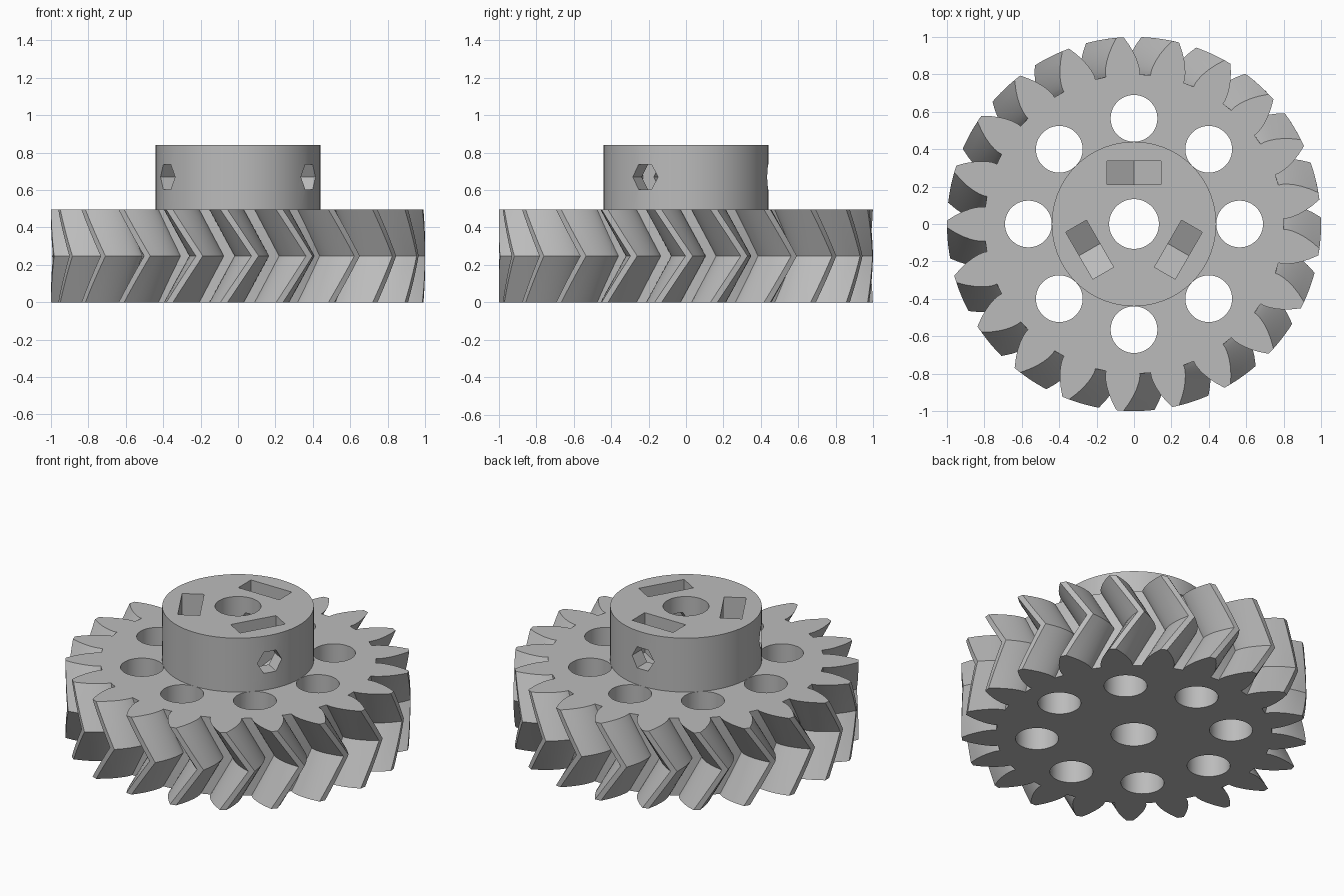
import bpy, bmesh
from math import sin, cos, tan, acos, pi, radians, sqrt
from mathutils import Matrix, Vector

if "Cube" in bpy.data.objects:
    bpy.data.objects.remove(bpy.data.objects["Cube"], do_unlink=True)

TEETH = 21
FACE_Z, HUB_Z = 0.495, 0.84
HUB_R, BORE_R = 0.44, 0.133
SCREW_Z = 0.67
TWIST = radians(200 / TEETH)

grey = bpy.data.materials.new("plain grey")
grey.use_nodes = True
colour = (0.5, 0.5, 0.5, 1)
grey.diffuse_color = colour
grey.node_tree.nodes["Principled BSDF"].inputs["Base Color"].default_value = colour


def loft(name, rings):
    """Solid through a stack of matching rings, capped at both ends."""
    bm = bmesh.new()
    loops = [[bm.verts.new(p) for p in ring] for ring in rings]
    n = len(loops[0])
    for a, b in zip(loops, loops[1:]):
        for i in range(n):
            j = (i + 1) % n
            bm.faces.new((a[i], a[j], b[j], b[i]))
    bm.faces.new(loops[0][::-1])
    bm.faces.new(loops[-1])
    bmesh.ops.recalc_face_normals(bm, faces=bm.faces)
    mesh = bpy.data.meshes.new(name)
    bm.to_mesh(mesh)
    bm.free()
    mesh.materials.append(grey)
    ob = bpy.data.objects.new(name, mesh)
    bpy.context.collection.objects.link(ob)
    return ob


def circle(r, n):
    return [(r * cos(2 * pi * i / n), r * sin(2 * pi * i / n)) for i in range(n)]


def cylinder(name, r, z0, z1, n=72, x=0, y=0):
    return loft(name, [[(px + x, py + y, z) for px, py in circle(r, n)] for z in (z0, z1)])


def radial_prism(name, profile, near, far, angle):
    """Prism with a (side, height) profile running outward at the angle."""
    turn = Matrix.Rotation(angle - pi / 2, 3, 'Z')
    return loft(name, [[turn @ Vector((s, d, h)) for s, h in profile] for d in (near, far)])


def cut(target, cutters):
    for c in cutters:
        c.hide_render = True
        mod = target.modifiers.new("cut", 'BOOLEAN')
        mod.operation, mod.solver, mod.object = 'DIFFERENCE', 'EXACT', c
        bpy.context.view_layer.objects.active = target
        bpy.ops.object.modifier_apply(modifier=mod.name)
        bpy.data.objects.remove(c, do_unlink=True)


def tooth_outline():
    """Involute tooth outline as (radius, angle), repeated around the gear."""
    module = 2 / (TEETH + 2)
    pitch_r = module * TEETH / 2
    pressure = radians(27)
    base_r = pitch_r * cos(pressure)
    inv = lambda a: tan(a) - a
    half_base = pi / 2 / TEETH + inv(pressure)
    flank = [(0.80, half_base)]
    steps = 6
    for i in range(steps + 1):
        r = base_r + (1 - base_r) * (i / steps) ** 1.5
        flank.append((r, half_base - inv(acos(min(1, base_r / r)))))
    tooth = [(r, -a) for r, a in flank] + [(r, a) for r, a in reversed(flank)]
    # teeth line up with the -x axis on the outer faces
    return [(r, a + pi + 2 * pi * k / TEETH) for k in range(TEETH) for r, a in tooth]


# Herringbone gear: twists to the middle, then back again
outline = tooth_outline()
slices = 12
rings = []
for s in range(slices + 1):
    t = s / slices
    turn = TWIST * (1 - abs(2 * t - 1))
    rings.append([(r * cos(a + turn), r * sin(a + turn), FACE_Z * t) for r, a in outline])
gear = loft("herringbone_gear", rings)

# Centre bore and ring of eight lightening holes
holes = [cylinder("bore_cutter", BORE_R, -0.1, 1)]
for k in range(8):
    a = k * pi / 4
    holes.append(cylinder("hole_cutter", 0.125, -0.1, 0.6, 48, 0.565 * cos(a), 0.565 * sin(a)))
cut(gear, holes)

# Hub with three nut slots and radial screw holes
hub = cylinder("hub", HUB_R, FACE_Z, HUB_Z)
nut_half = 0.145
nut_r = nut_half * 2 / sqrt(3)
slot = [(-nut_half, 1), (-nut_half, SCREW_Z - nut_r / 2), (0, SCREW_Z - nut_r),
        (nut_half, SCREW_Z - nut_r / 2), (nut_half, 1)]
screw = [(s, h + SCREW_Z) for s, h in circle(0.078, 6)]
cutters = [cylinder("bore_cutter", BORE_R, 0.4, 1)]
for k in range(3):
    a = pi / 2 + k * 2 * pi / 3
    cutters.append(radial_prism("slot_cutter", slot, 0.21, 0.338, a))
    cutters.append(radial_prism("screw_cutter", screw, 0.05, 0.6, a))
cut(hub, cutters)

# Smooth curved walls, keep real edges sharp
for ob in (gear, hub):
    bpy.ops.object.select_all(action='DESELECT')
    ob.select_set(True)
    bpy.context.view_layer.objects.active = ob
    bpy.ops.object.shade_smooth_by_angle(angle=radians(20))
